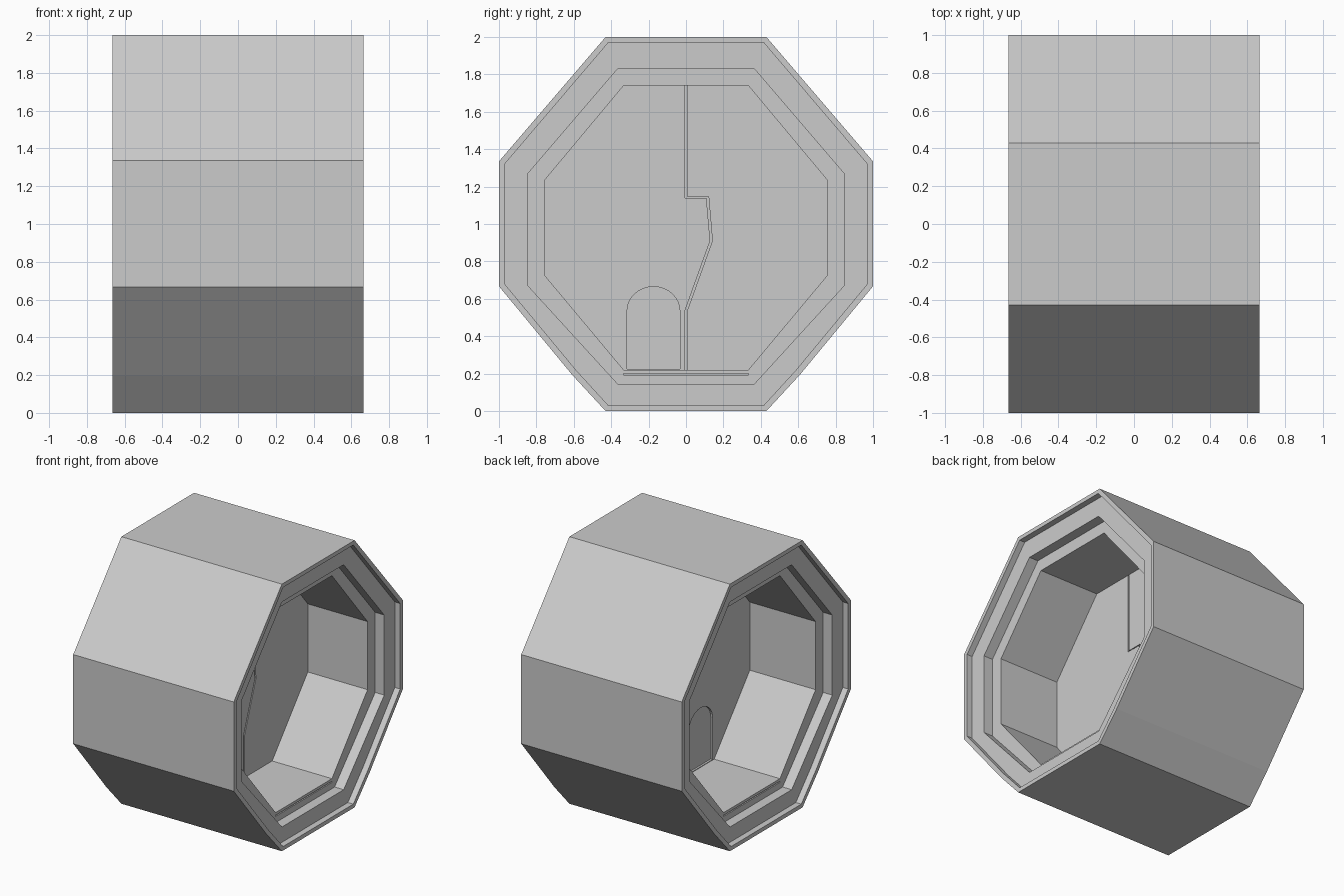
import bpy, bmesh, math

if "Cube" in bpy.data.objects:
    bpy.data.objects.remove(bpy.data.objects["Cube"])

W = 0.665  # half length along x


def make_object(name, bm):
    bmesh.ops.recalc_face_normals(bm, faces=bm.faces[:])
    mesh = bpy.data.meshes.new(name)
    bm.to_mesh(mesh)
    bm.free()
    ob = bpy.data.objects.new(name, mesh)
    bpy.context.collection.objects.link(ob)
    return ob


def prism(name, pts, x0, x1):
    """Extrude a (y, z) outline along x."""
    bm = bmesh.new()
    face = bm.faces.new([bm.verts.new((x0, y, z)) for y, z in pts])
    ext = bmesh.ops.extrude_face_region(bm, geom=[face])
    for v in ext["geom"]:
        if isinstance(v, bmesh.types.BMVert):
            v.co.x = x1
    return make_object(name, bm)


def box(x0, x1, y0, y1, z0, z1):
    return prism("cutter", [(y0, z0), (y1, z0), (y1, z1), (y0, z1)], x0, x1)


def cut(ob, cutter):
    mod = ob.modifiers.new("cut", "BOOLEAN")
    mod.operation, mod.solver, mod.object = "DIFFERENCE", "EXACT", cutter
    cutter.hide_render = True
    bpy.context.view_layer.objects.active = ob
    bpy.ops.object.modifier_apply(modifier=mod.name)
    bpy.data.objects.remove(cutter)


def octagon(half, flat, z_top, z_hi, z_lo, z_bot, kink=None):
    """Octagon outline with an extra point on each lower slope."""
    k = kink or ((half + flat) / 2, (z_lo + z_bot) / 2)
    right = [(flat, z_top), (half, z_hi), (half, z_lo), k, (flat, z_bot)]
    return right + [(-y, z) for y, z in reversed(right)]


# Octagonal shell with stepped frames at both ends
outer = octagon(1.0, 0.43, 2.0, 1.335, 0.667, 0.0, (0.61, 0.195))
lip = octagon(0.97, 0.415, 1.97, 1.32, 0.68, 0.03, (0.587, 0.218))
frame = octagon(0.845, 0.365, 1.83, 1.27, 0.67, 0.145)
room = octagon(0.755, 0.333, 1.74, 1.235, 0.725, 0.22)
end = [(outer, W), (lip, W), (lip, 0.62), (frame, 0.62), (frame, 0.545), (room, 0.545)]
sections = end + [(p, -x) for p, x in reversed(end)]
bm = bmesh.new()
rings = [[bm.verts.new((x, y, z)) for y, z in p] for p, x in sections]
for i, a in enumerate(rings):
    b = rings[(i + 1) % len(rings)]
    for j in range(len(a)):
        k = (j + 1) % len(a)
        bm.faces.new((a[j], a[k], b[k], b[j]))
shell = make_object("octagonal_shell", bm)

# Narrow slot below the floor at both ends
for s in (-1, 1):
    xs = sorted((s * 0.515, s * 0.6))
    cut(shell, box(xs[0], xs[1], -0.335, 0.335, 0.192, 0.2))

# Dividing wall: two leaves with a stepped seam between them
seam = [(0.0, 1.74), (0.0, 1.14), (0.115, 1.14), (0.135, 0.91), (0.0, 0.535), (0.0, 0.22)]
g = 0.006
left_seam = [(y - g, z) for y, z in seam]
right_seam = [(y + g, z + (g if 0 < i < 3 else 0)) for i, (y, z) in enumerate(seam)]
left = prism("wall_leaf_left", left_seam + [(-0.333, 0.22), (-0.755, 0.725),
             (-0.755, 1.235), (-0.333, 1.74)], 0.0, 0.05)
prism("wall_leaf_right", right_seam + [(0.333, 0.22), (0.755, 0.725),
      (0.755, 1.235), (0.333, 1.74)], 0.0, 0.05)
prism("wall_seam_core", [(-0.05, 0.22), (0.2, 0.22), (0.2, 1.74), (-0.05, 1.74)], 0.02, 0.03)

# Arched doorway recessed into both faces of the wall
arch = [(-0.315, 0.225), (-0.033, 0.225)]
arch += [(-0.174 + 0.141 * math.cos(math.pi * i / 16),
          0.535 + 0.13 * math.sin(math.pi * i / 16)) for i in range(17)]
for x0, x1 in ((-0.05, 0.015), (0.038, 0.1)):
    cut(left, prism("cutter", arch, x0, x1))

# Flush pull plate beside the seam
pull = []
for a0, zc in ((0, 0.985), (math.pi, 0.915)):
    pull += [(0.022 + 0.043 * math.cos(a0 + math.pi * i / 10),
              zc + 0.043 * math.sin(a0 + math.pi * i / 10)) for i in range(11)]
prism("pull_plate", pull, 0.045, 0.051)
